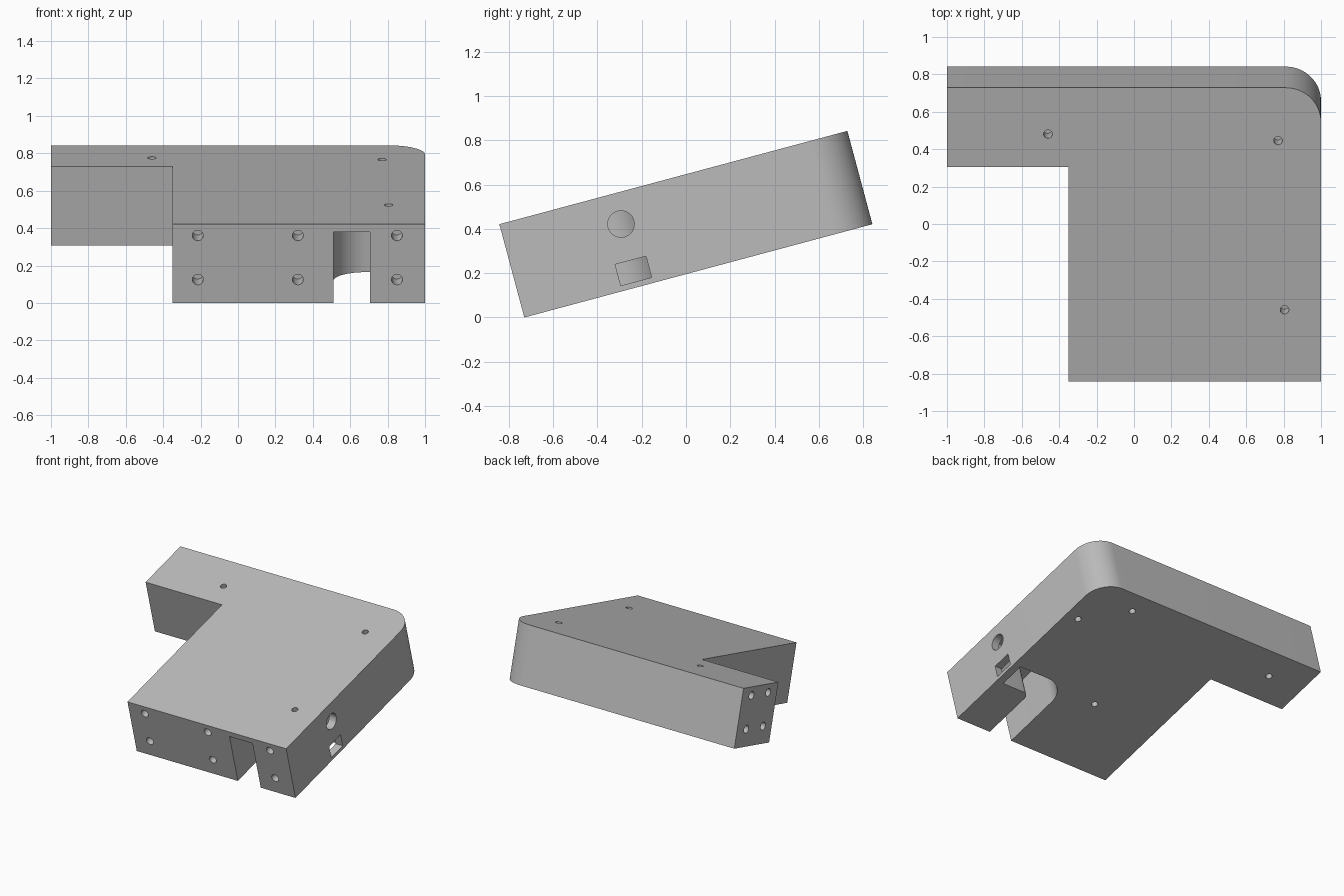
import bpy, bmesh, math
from mathutils import Matrix, Vector

if "Cube" in bpy.data.objects:
    bpy.data.objects.remove(bpy.data.objects["Cube"])

TILT = math.radians(15)
LENGTH, HEIGHT = 1.627, 0.436      # block depth along its own slope, and thickness

grey = bpy.data.materials.new("plain grey")
grey.diffuse_color = (0.5, 0.5, 0.5, 1)
grey.use_nodes = True
grey.node_tree.nodes["Principled BSDF"].inputs["Base Color"].default_value = grey.diffuse_color


def arc(cx, cy, r, a0, a1, n=16):
    return [(cx + r * math.cos(math.radians(a0 + (a1 - a0) * i / n)),
             cy + r * math.sin(math.radians(a0 + (a1 - a0) * i / n))) for i in range(n + 1)]


def prism(bm, outline, z0, z1):
    """Extrude a counter-clockwise outline from z0 to z1."""
    low = [bm.verts.new((x, y, z0)) for x, y in outline]
    high = [bm.verts.new((x, y, z1)) for x, y in outline]
    bm.faces.new(low[::-1])
    bm.faces.new(high)
    n = len(low)
    for i in range(n):
        j = (i + 1) % n
        bm.faces.new((low[i], low[j], high[j], high[i]))


def drill(bm, point, direction, radius, depth):
    """Round hole of the given depth, starting just outside the surface."""
    d = Vector(direction)
    over = 0.02
    centre = Vector(point) + d * (depth - over) / 2
    turn = d.to_track_quat('Z', 'Y').to_matrix().to_4x4()
    bmesh.ops.create_cone(bm, cap_ends=True, segments=32, radius1=radius, radius2=radius,
                          depth=depth + over, matrix=Matrix.Translation(centre) @ turn)


def make(name, bm):
    bmesh.ops.recalc_face_normals(bm, faces=bm.faces)
    me = bpy.data.meshes.new(name)
    bm.to_mesh(me)
    bm.free()
    me.materials.append(grey)
    ob = bpy.data.objects.new(name, me)
    bpy.context.collection.objects.link(ob)
    return ob


# L-shaped block with one rounded corner
bm = bmesh.new()
R = 0.19
prism(bm, [(-0.35, 0), (1, 0)] + arc(1 - R, LENGTH - R, R, 0, 90)
      + [(-1, LENGTH), (-1, 1.189), (-0.35, 1.189)], 0, HEIGHT)
block = make("bracket_block", bm)

cutters = []

# Channel in the underside: enters at the front and turns right
bm = bmesh.new()
prism(bm, [(0.51, -0.02), (0.705, -0.02)] + arc(0.755, 0.392, 0.05, 180, 90, 8)
      + [(0.94, 0.442), (0.94, 0.637)] + arc(0.69, 0.457, 0.18, 90, 180), -0.02, 0.393)
cutters.append(make("channel_cutter", bm))

# Square window and round port through the side wall
bm = bmesh.new()
prism(bm, [(0.9, 0.458), (1.02, 0.458), (1.02, 0.602), (0.9, 0.602)], 0.026, 0.125)
drill(bm, (1, 0.531, 0.2945), (-1, 0, 0), 0.06, 0.1)
cutters.append(make("side_opening_cutter", bm))

# Blind screw holes
bm = bmesh.new()
for w in (0.129, 0.373):
    for x in (-0.215, 0.32, 0.85):
        drill(bm, (x, 0, w), (0, 1, 0), 0.029, 0.12)
    for u in (1.30, 1.51):
        drill(bm, (-1, u, w), (1, 0, 0), 0.029, 0.12)
for x, u in ((-0.46, 1.37), (0.77, 1.334), (0.805, 0.397)):
    drill(bm, (x, u, HEIGHT), (0, 0, -1), 0.023, 0.1)
for x, u in ((-0.70, 1.413), (0.60, 1.476), (0.892, 1.225), (0.222, 0.586)):
    drill(bm, (x, u, 0), (0, 0, 1), 0.023, 0.1)
cutters.append(make("screw_hole_cutter", bm))

bpy.context.view_layer.objects.active = block
block.select_set(True)
for c in cutters:
    c.hide_render = True
    mod = block.modifiers.new(c.name, 'BOOLEAN')
    mod.operation, mod.solver, mod.object = 'DIFFERENCE', 'EXACT', c
    bpy.ops.object.modifier_apply(modifier=mod.name)
    bpy.data.objects.remove(c)

# Tilt the finished block so that it rests on its front lower edge
block.data.transform(Matrix.Translation((0, -0.73, 0)) @ Matrix.Rotation(TILT, 4, 'X'))
bpy.ops.object.shade_smooth_by_angle(angle=math.radians(30))
